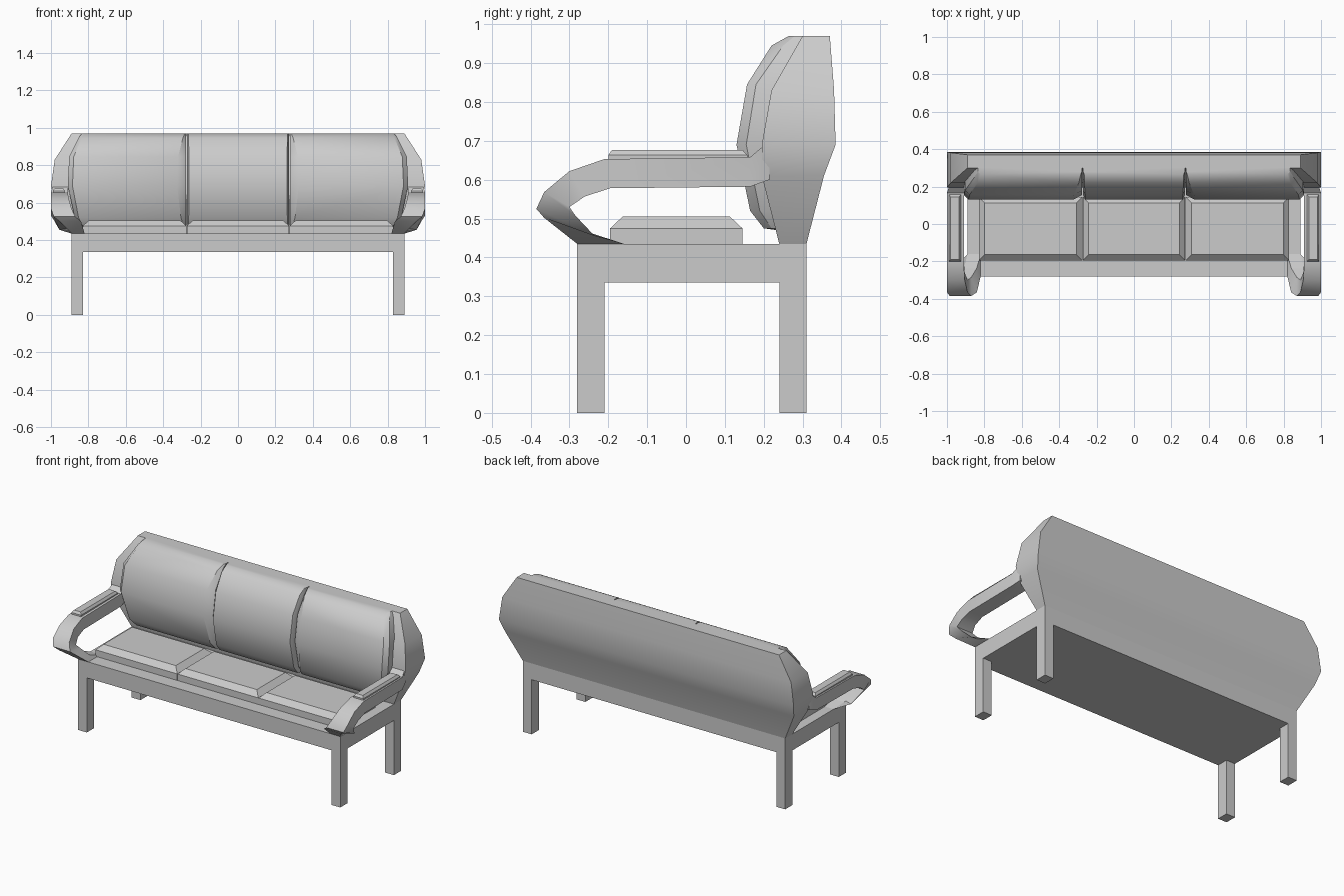
import bpy, bmesh
from math import radians

if "Cube" in bpy.data.objects:
    bpy.data.objects.remove(bpy.data.objects["Cube"])


def loft(name, rings, smooth=False):
    """Skin a list of equal-length point rings and cap both ends."""
    bm = bmesh.new()
    rows = [[bm.verts.new(p) for p in ring] for ring in rings]
    n = len(rows[0])
    for a, b in zip(rows, rows[1:]):
        for i in range(n):
            j = (i + 1) % n
            bm.faces.new((a[i], a[j], b[j], b[i]))
    bm.faces.new(rows[0])
    bm.faces.new(rows[-1])
    bmesh.ops.recalc_face_normals(bm, faces=bm.faces)
    me = bpy.data.meshes.new(name)
    bm.to_mesh(me)
    bm.free()
    ob = bpy.data.objects.new(name, me)
    bpy.context.collection.objects.link(ob)
    if smooth:
        bpy.ops.object.select_all(action='DESELECT')
        ob.select_set(True)
        bpy.context.view_layer.objects.active = ob
        bpy.ops.object.shade_smooth_by_angle(angle=radians(30))
    return ob


def rect(x0, x1, y0, y1, z):
    return [(x0, y0, z), (x1, y0, z), (x1, y1, z), (x0, y1, z)]


def box(name, x0, x1, y0, y1, z0, z1):
    return loft(name, [rect(x0, x1, y0, y1, z0), rect(x0, x1, y0, y1, z1)])


def flip(rings):
    return [[(-x, y, z) for x, y, z in r] for r in rings]


# Seat frame and legs
box("seat_frame", -0.89, 0.89, -0.28, 0.31, 0.335, 0.435)
for s in (-1, 1):
    xa, xb = sorted((s * 0.83, s * 0.89))
    box("front_leg", xa, xb, -0.28, -0.21, 0, 0.335)
    box("back_leg", xa, xb, 0.24, 0.31, 0, 0.335)

# Backrest shell: half width, front y, back y, height
shell = [(0.89, 0.24, 0.31, 0.435), (0.98, 0.195, 0.355, 0.61),
         (1.0, 0.195, 0.385, 0.69), (0.98, 0.22, 0.381, 0.83),
         (0.89, 0.30, 0.37, 0.97)]
loft("backrest_shell", [rect(-w, w, f, b, z) for w, f, b, z in shell], True)

# Back cushions: height, front y, side y, bulge factor
rows = [(0.47, 0.235, 0.24, 0), (0.475, 0.20, 0.22, 0.15), (0.52, 0.165, 0.19, 0.5),
        (0.69, 0.13, 0.155, 1), (0.845, 0.157, 0.18, 0.9),
        (0.945, 0.22, 0.25, 0.25), (0.97, 0.265, 0.28, 0)]


def cushion_ring(l0, l1, r1, r0, z, yf, ys):
    return [(l0, 0.305, z), (l0, ys, z), (l1, yf, z),
            (r1, yf, z), (r0, ys, z), (r0, 0.305, z)]


middle = [cushion_ring(-0.272, -0.266 + 0.005 * k, 0.266 - 0.005 * k, 0.272, z, yf, ys)
          for z, yf, ys, k in rows]
loft("middle_back_cushion", middle, True)
outer = [cushion_ring(0.278, 0.285 + 0.04 * k, 0.82 + 0.065 * k, 0.835 + 0.075 * k, z, yf, ys)
         for z, yf, ys, k in rows]
loft("right_back_cushion", outer, True)
loft("left_back_cushion", flip(outer), True)

# Seat cushions with bevelled tops
for name, x0, x1 in (("left", -0.83, -0.276), ("middle", -0.274, 0.274), ("right", 0.276, 0.83)):
    loft(name + "_seat_cushion", [rect(x0, x1, -0.195, 0.145, 0.43),
                                  rect(x0, x1, -0.195, 0.145, 0.475),
                                  rect(x0 + 0.032, x1 - 0.032, -0.163, 0.113, 0.505)])

# Armrests: outer (y, z), inner (y, z), x inner, x outer
arm = [((0.215, 0.70), (0.215, 0.60), 0.91, 0.985),
       ((0.165, 0.658), (0.165, 0.582), 0.91, 1.0),
       ((-0.21, 0.653), (-0.195, 0.578), 0.91, 1.0),
       ((-0.30, 0.622), (-0.26, 0.557), 0.905, 1.0),
       ((-0.365, 0.568), (-0.30, 0.53), 0.89, 1.0),
       ((-0.385, 0.525), (-0.285, 0.508), 0.87, 0.985),
       ((-0.365, 0.502), (-0.235, 0.455), 0.84, 0.955),
       ((-0.28, 0.435), (-0.16, 0.435), 0.82, 0.89),
       ((-0.28, 0.40), (-0.16, 0.40), 0.82, 0.89)]
arm_rings = [[(x0, *o), (x1, *o), (x1, *i), (x0, *i)] for o, i, x0, x1 in arm]
pad = [rect(0.925, 0.99, -0.20, 0.158, 0.645), rect(0.925, 0.99, -0.20, 0.158, 0.663),
       rect(0.935, 0.98, -0.19, 0.145, 0.677)]
loft("right_armrest", arm_rings, True)
loft("left_armrest", flip(arm_rings), True)
loft("right_arm_pad", pad)
loft("left_arm_pad", flip(pad))
